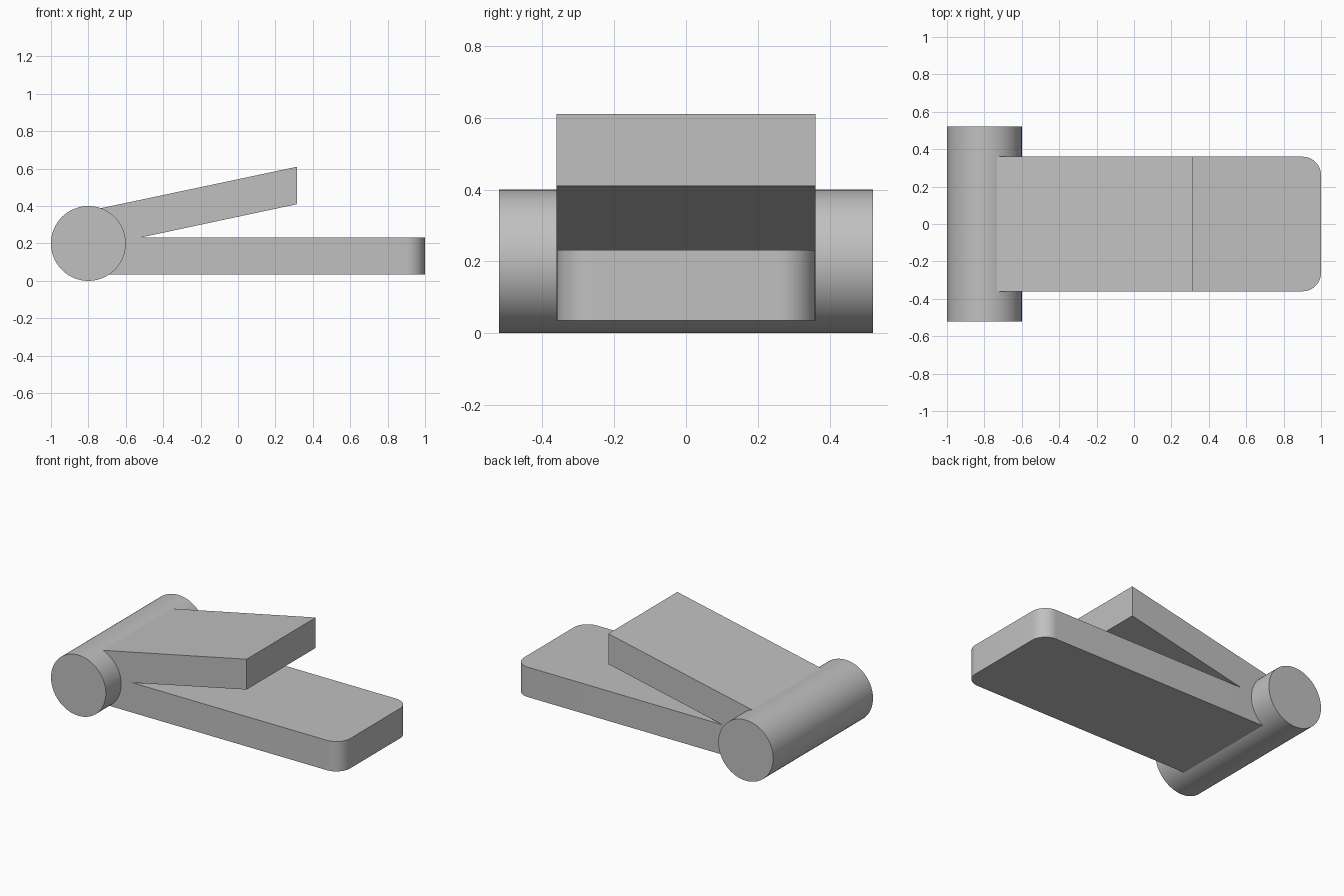
import bpy
import bmesh
import math

cube = bpy.data.objects.get("Cube")
if cube:
    bpy.data.objects.remove(cube, do_unlink=True)

# Single plain grey finish
grey = bpy.data.materials.new("plain_grey")
grey.use_nodes = True
colour = (0.53, 0.53, 0.53, 1)
grey.diffuse_color = colour
grey.node_tree.nodes["Principled BSDF"].inputs["Base Color"].default_value = colour

BARREL_X, BARREL_R, BARREL_LEN = -0.8, 0.2, 1.04
HALF_WIDTH = 0.36
END_X = 1.0


def finish(obj):
    """Apply the grey finish and smooth the curved faces."""
    obj.data.materials.append(grey)
    bpy.ops.object.select_all(action="DESELECT")
    obj.select_set(True)
    bpy.context.view_layer.objects.active = obj
    bpy.ops.object.shade_smooth_by_angle(angle=math.radians(30))


def leaf(name, profile, corner_radius=0.0):
    """Extrude a side profile across the width, rounding the far corners."""
    bm = bmesh.new()
    face = bm.faces.new([bm.verts.new((x, -HALF_WIDTH, z)) for x, z in profile])
    moved = bmesh.ops.extrude_face_region(bm, geom=[face])["geom"]
    bmesh.ops.translate(bm, vec=(0, 2 * HALF_WIDTH, 0),
                        verts=[v for v in moved if isinstance(v, bmesh.types.BMVert)])
    if corner_radius:
        corners = [e for e in bm.edges
                   if all(abs(v.co.x - END_X) < 1e-4 for v in e.verts)
                   and abs(e.verts[0].co.y - e.verts[1].co.y) < 1e-4]
        bmesh.ops.bevel(bm, geom=corners, offset=corner_radius, segments=12,
                        profile=0.5, affect="EDGES")
    bmesh.ops.recalc_face_normals(bm, faces=bm.faces)
    mesh = bpy.data.meshes.new(name)
    bm.to_mesh(mesh)
    bm.free()
    obj = bpy.data.objects.new(name, mesh)
    bpy.context.collection.objects.link(obj)
    finish(obj)


# Hinge barrel lying across the model
bpy.ops.mesh.primitive_cylinder_add(vertices=96, radius=BARREL_R, depth=BARREL_LEN,
                                    location=(BARREL_X, 0, BARREL_R),
                                    rotation=(math.pi / 2, 0, 0))
barrel = bpy.context.object
barrel.name = "hinge_barrel"
finish(barrel)

# Flat lower leaf with rounded far corners
leaf("lower_leaf", [(-0.72, 0.035), (END_X, 0.035), (END_X, 0.232), (-0.72, 0.232)], 0.1)

# Sloping upper leaf with an upright end
leaf("upper_leaf", [(-0.74, 0.185), (0.315, 0.41), (0.315, 0.61), (-0.74, 0.387)])
